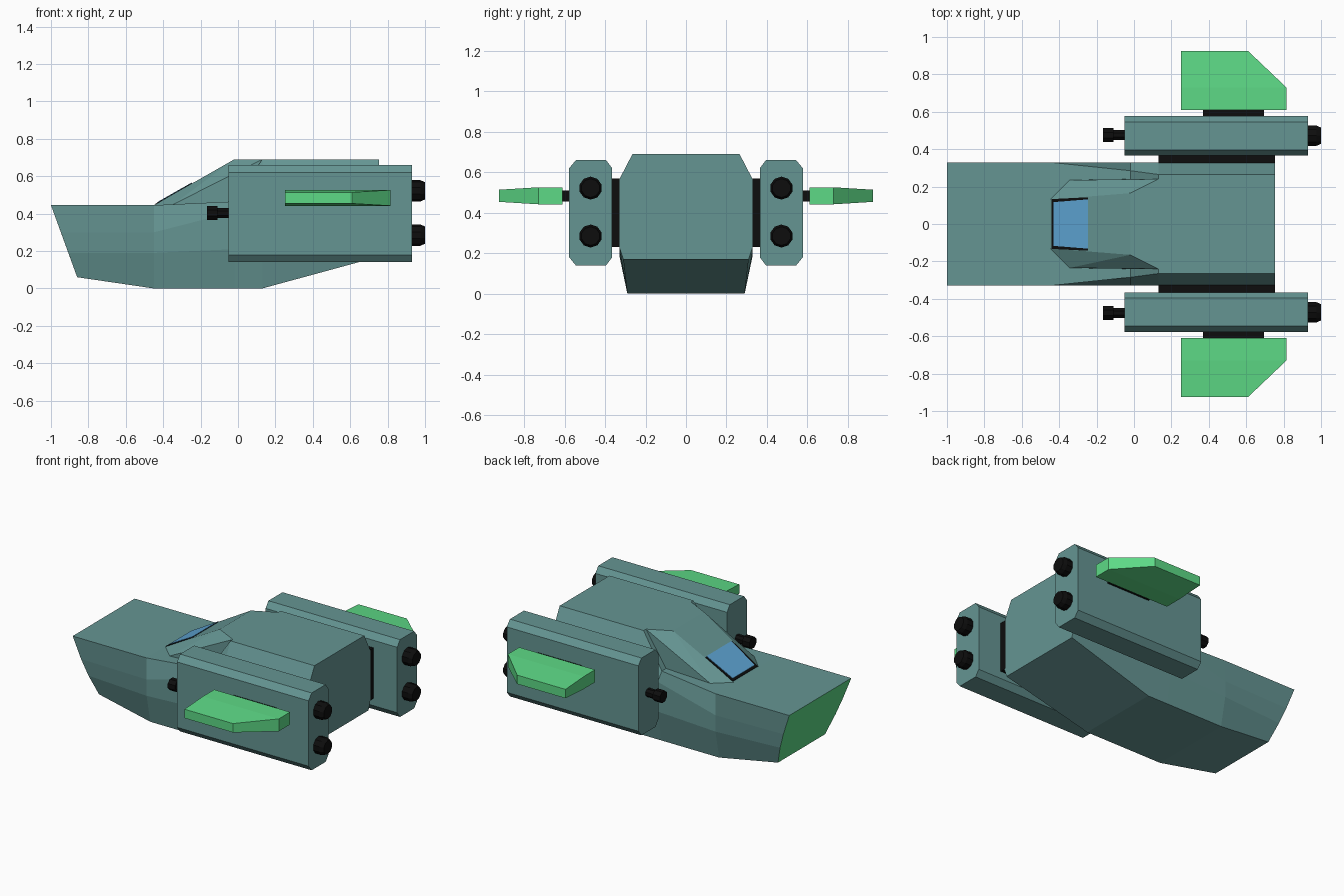
import bpy, bmesh, math
from mathutils import Matrix

if "Cube" in bpy.data.objects:
    bpy.data.objects.remove(bpy.data.objects["Cube"])

def mat(name, col):
    m = bpy.data.materials.new(name)
    m.diffuse_color = (*col, 1)
    m.use_nodes = True
    m.node_tree.nodes["Principled BSDF"].inputs["Base Color"].default_value = m.diffuse_color
    return m

TEAL = mat("teal hull", (0.13, 0.30, 0.29))
GREEN = mat("green panel", (0.11, 0.70, 0.24))
BLUE = mat("blue glass", (0.11, 0.37, 0.65))
BLACK = mat("black metal", (0.004, 0.004, 0.004))

def finish(name, bm, *mats):
    bmesh.ops.recalc_face_normals(bm, faces=bm.faces)
    me = bpy.data.meshes.new(name)
    bm.to_mesh(me)
    bm.free()
    for m in mats:
        me.materials.append(m)
    ob = bpy.data.objects.new(name, me)
    bpy.context.collection.objects.link(ob)
    return ob

def loft(rings):
    """Bridge closed rings of equal length and cap both ends."""
    bm = bmesh.new()
    vs = [[bm.verts.new(p) for p in r] for r in rings]
    n = len(rings[0])
    for a, b in zip(vs, vs[1:]):
        for i in range(n):
            j = (i + 1) % n
            bm.faces.new((a[i], a[j], b[j], b[i]))
    bm.faces.new(vs[0])
    bm.faces.new(vs[-1][::-1])
    return bm

def box(name, x, y, z, m):
    r = lambda X: [(X, y[0], z[0]), (X, y[1], z[0]), (X, y[1], z[1]), (X, y[0], z[1])]
    return finish(name, loft([r(x[0]), r(x[1])]), m)

def tube(name, y, z, profile, sides, m):
    """Faceted tube along x from (x, radius) pairs."""
    rings = [[(x, y + r * math.cos(2 * math.pi * (i + .5) / sides),
               z + r * math.sin(2 * math.pi * (i + .5) / sides)) for i in range(sides)]
             for x, r in profile]
    return finish(name, loft(rings), m)

# Hull: half sections from roof edge down to keel, mirrored into rings
half = [
    [(-1, .33, .445), (-.947, .317, .30), (-.907, .295, .19), (-.86, .25, .06)],
    [(-.45, .33, .445), (-.45, .33, .30), (-.45, .33, .19), (-.45, .29, 0)],
    [(-.02, .285, .465), (-.02, .33, .41), (-.02, .33, .21), (-.02, .29, 0)],
    [(.13, .265, .69), (.13, .33, .565), (.13, .33, .23), (.13, .29, 0)],
    [(.755, .265, .69), (.755, .33, .565), (.755, .33, .23), (.755, .31, .17)],
]
bm = loft([h + [(x, -y, z) for x, y, z in reversed(h)] for h in half])
bm.normal_update()
for f in bm.faces:  # green nose face
    f.material_index = int(f.calc_center_median().x < -.85)
finish("hull", bm, TEAL, GREEN)

# Cockpit ridge rising from the deck
bm = bmesh.new()
for x, y, z in [(-.45, .13, .445), (-.02, .165, .69), (.13, .24, .69),
                (-.345, .235, .45), (-.02, .24, .46), (.13, .24, .46), (-.4, .13, .43)]:
    for s in (1, -1):
        bm.verts.new((x, s * y, z))
r = bmesh.ops.convex_hull(bm, input=bm.verts)
bmesh.ops.delete(bm, geom=[v for v in bm.verts if not v.link_faces], context='VERTS')
finish("cockpit_ridge", bm, TEAL)

# Windscreen: thin plates lying on the ramp
def ramp_plate(name, x0, y0, x1, y1, lo, hi, m):
    k = (.69 - .445) / .43
    ring = lambda h: [(x, y, .445 + (x + .45) * k + h)
                      for x, y in ((x0, -y0), (x0, y0), (x1, y1), (x1, -y1))]
    finish(name, loft([ring(lo), ring(hi)]), m)

ramp_plate("windscreen_frame", -.442, .133, -.245, .143, -.002, .003, BLACK)
ramp_plate("windscreen", -.43, .117, -.245, .132, .001, .006, BLUE)

for s, side in ((1, "left"), (-1, "right")):
    yy = lambda a, b: (s * a, s * b)
    # Engine pod with bevelled long edges
    sec = [(.365, .18), (.395, .14), (.545, .14), (.578, .18),
           (.578, .62), (.545, .66), (.395, .66), (.365, .62)]
    finish(f"{side}_engine_pod",
           loft([[(x, s * y, z) for y, z in sec] for x in (-.05, .93)]), TEAL)
    # Mounting plates
    box(f"{side}_pod_mount", (.13, .755), yy(.32, .37), (.23, .57), BLACK)
    box(f"{side}_wing_mount", (.37, .695), yy(.57, .615), (.455, .51), BLACK)
    # Winglet with tapered outer part
    wing = lambda y, x1, h: [(.25, s * y, .484 - h), (x1, s * y, .484 - h),
                             (x1, s * y, .484 + h), (.25, s * y, .484 + h)]
    finish(f"{side}_winglet",
           loft([wing(.61, .815, .042), wing(.73, .815, .042), wing(.925, .61, .03)]), GREEN)
    # Gun barrel and twin thrusters
    tube(f"{side}_gun", s * .475, .403,
         [(-.165, .04), (-.11, .04), (-.109, .029), (-.04, .029)], 8, BLACK)
    for z, lvl in ((.285, "lower"), (.522, "upper")):
        tube(f"{side}_{lvl}_thruster", s * .472, z,
             [(.92, .057), (.975, .057), (1.0, .046)], 10, BLACK)
